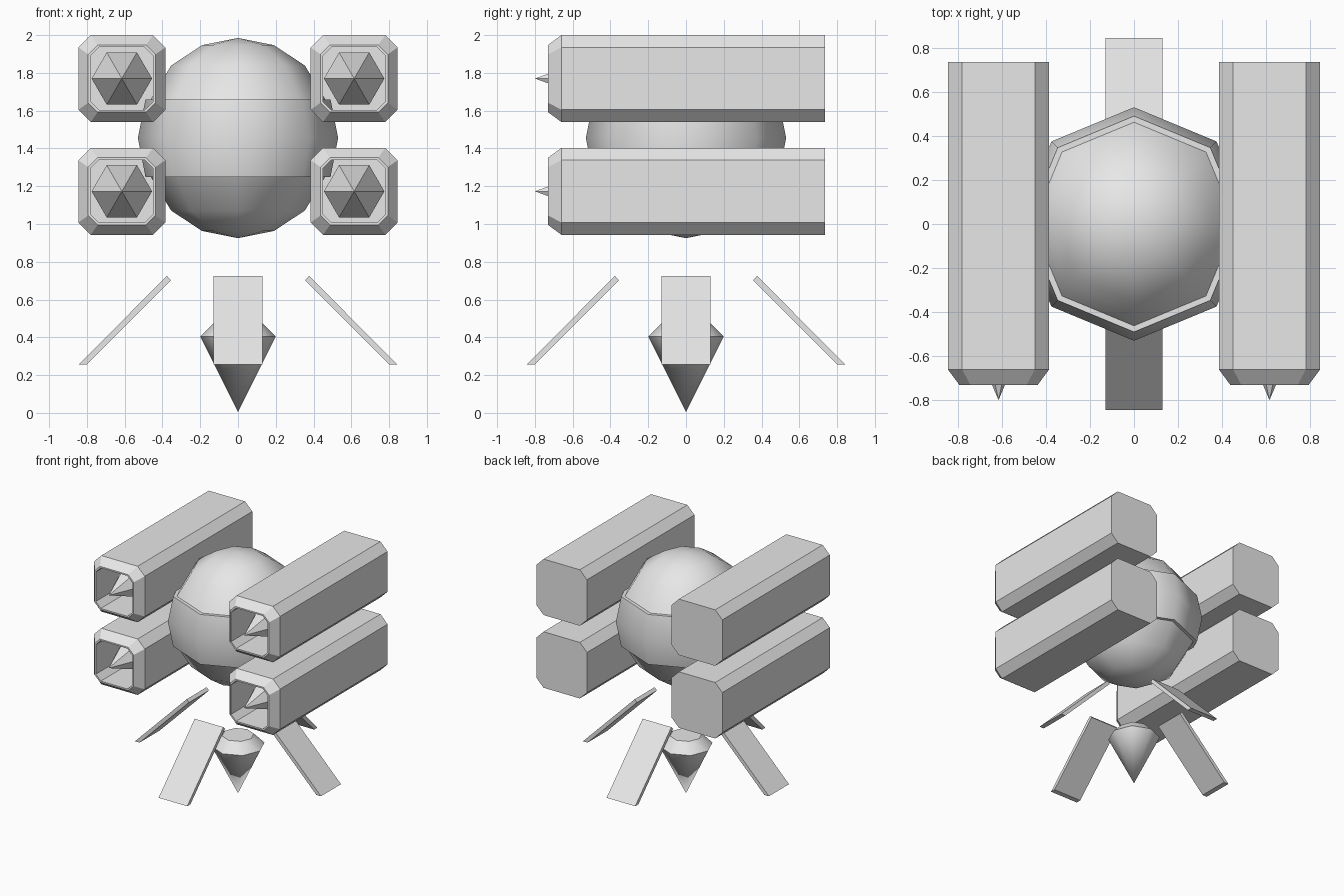
import bpy, bmesh, math
from mathutils import Matrix, Vector

cube = bpy.data.objects.get("Cube")
if cube:
    bpy.data.objects.remove(cube, do_unlink=True)

grey = bpy.data.materials.new("light_grey")
grey.use_nodes = True
grey.diffuse_color = (0.8, 0.8, 0.8, 1)
grey.node_tree.nodes["Principled BSDF"].inputs["Base Color"].default_value = (0.8, 0.8, 0.8, 1)


def finish(name, bm, smooth=None):
    bmesh.ops.recalc_face_normals(bm, faces=bm.faces)
    mesh = bpy.data.meshes.new(name)
    bm.to_mesh(mesh)
    bm.free()
    mesh.materials.append(grey)
    obj = bpy.data.objects.new(name, mesh)
    bpy.context.collection.objects.link(obj)
    if smooth:
        bpy.ops.object.select_all(action='DESELECT')
        bpy.context.view_layer.objects.active = obj
        obj.select_set(True)
        bpy.ops.object.shade_smooth_by_angle(angle=math.radians(smooth))
    return obj


def loft(bm, rings):
    """Skin equal-sized rings of points and cap both ends."""
    loops = [[bm.verts.new(p) for p in ring] for ring in rings]
    n = len(loops[0])
    for a, b in zip(loops, loops[1:]):
        for i in range(n):
            j = (i + 1) % n
            bm.faces.new((a[i], a[j], b[j], b[i]))
    bm.faces.new(loops[0])
    bm.faces.new(loops[-1])


def lathe(name, profile, sides, smooth):
    """Revolve (radius, height) pairs around the z axis."""
    bm = bmesh.new()
    verts = [bm.verts.new((r, 0, z)) for r, z in profile]
    edges = [bm.edges.new(pair) for pair in zip(verts, verts[1:])]
    bmesh.ops.spin(bm, geom=verts + edges, axis=(0, 0, 1), cent=(0, 0, 0),
                   angle=math.tau, steps=sides)
    bmesh.ops.remove_doubles(bm, verts=bm.verts, dist=0.001)
    return finish(name, bm, smooth)


def octagon(cx, y, cz, half, cut):
    """Square with cut corners, facing along y."""
    h, k = half, half - cut
    pts = [(h, k), (k, h), (-k, h), (-h, k), (-h, -k), (-k, -h), (k, -h), (h, -k)]
    return [(cx + x, y, cz + z) for x, z in pts]


# Round body with a raised belt
upper = [(0, 0.53), (0.19, 0.492), (0.354, 0.384), (0.462, 0.205), (0.49, 0.205)]
profile = upper + [(0.53, 0)] + [(r, -z) for r, z in reversed(upper)]
lathe("body", [(r, z + 1.455) for r, z in profile], 8, 50)

# Four hollow pods, each with a spike inside the open front
for side, x in (("left", 0.615), ("right", -0.615)):
    for level, z in (("upper", 1.77), ("lower", 1.173)):
        bm = bmesh.new()
        loft(bm, [octagon(x, 0.735, z, 0.23, 0.065),
                  octagon(x, -0.66, z, 0.23, 0.065),
                  octagon(x, -0.73, z, 0.178, 0.05),
                  octagon(x, -0.73, z, 0.166, 0.045),
                  octagon(x, 0.70, z, 0.166, 0.045)])
        finish(f"{level}_{side}_pod", bm)

        bm = bmesh.new()
        turn = Matrix.Rotation(math.pi / 2, 4, 'X')
        bmesh.ops.create_cone(bm, cap_ends=True, segments=6, radius1=0.16, radius2=0,
                              depth=0.38, matrix=Matrix.Translation((x, -0.61, z)) @ turn)
        # Keep a corner of the hexagon pointing sideways
        if max(v.co.x for v in bm.verts) - x < 0.15:
            bmesh.ops.rotate(bm, verts=bm.verts, cent=(x, 0, z),
                             matrix=Matrix.Rotation(math.pi / 6, 3, 'Y'))
        finish(f"{level}_{side}_spike", bm)

# Pointed thruster under the body
lathe("thruster", [(0, 0.485), (0.12, 0.485), (0.2, 0.405), (0, 0.005)], 8, 46)

# Four slanted fins around the thruster
section = [(0.845, 0.255), (0.803, 0.255), (0.355, 0.703), (0.376, 0.725)]
for i, place in enumerate(("left", "back", "right", "front")):
    bm = bmesh.new()
    loft(bm, [[Vector((x, y, z)) for x, z in section] for y in (-0.13, 0.13)])
    bmesh.ops.rotate(bm, verts=bm.verts, cent=(0, 0, 0),
                     matrix=Matrix.Rotation(i * math.pi / 2, 3, 'Z'))
    finish(f"{place}_fin", bm)
